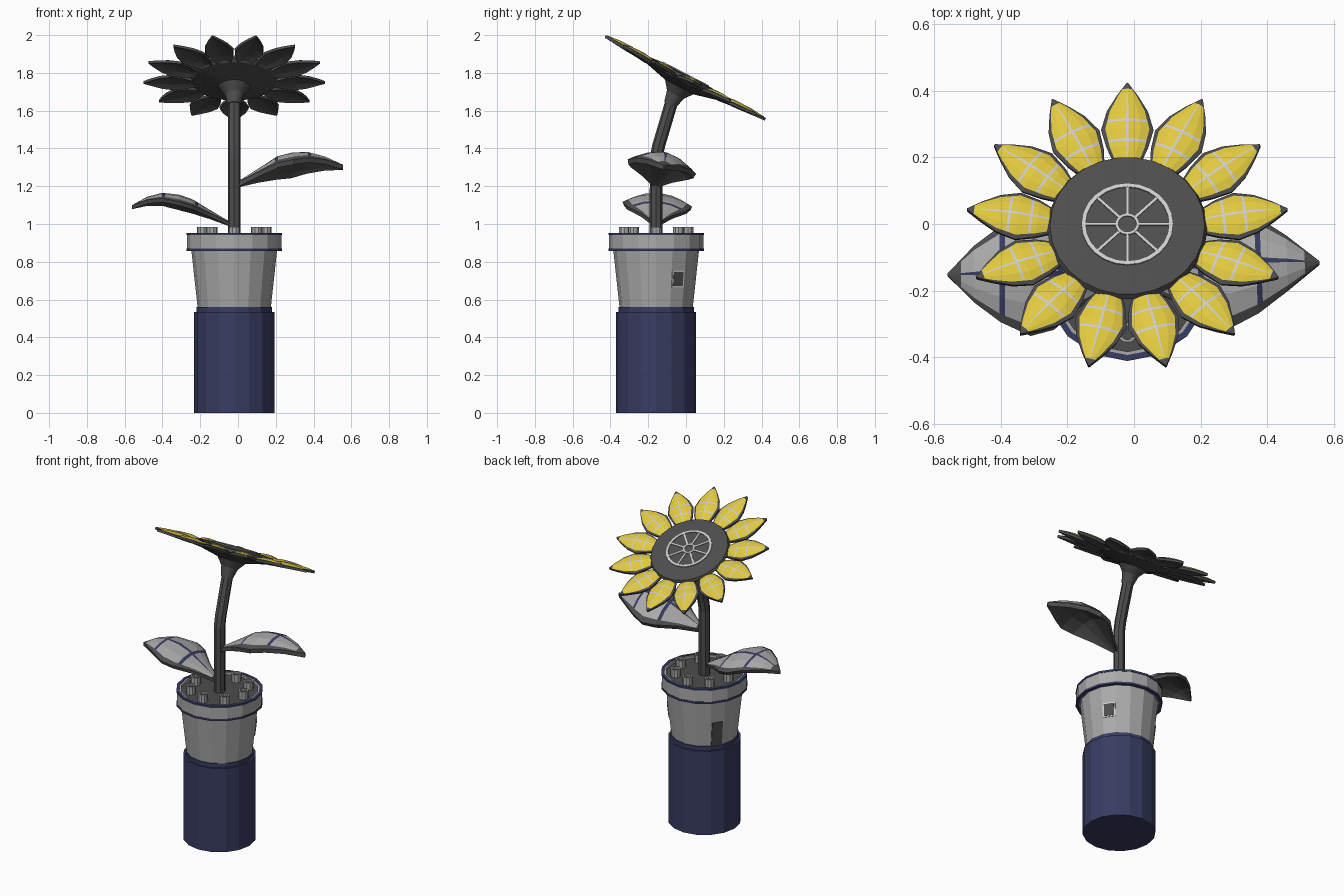
import bpy, bmesh, math
from mathutils import Matrix, Vector

if "Cube" in bpy.data.objects:
    bpy.data.objects.remove(bpy.data.objects["Cube"])

CX, CY = -0.02, -0.158


def mat(name, r, g, b):
    m = bpy.data.materials.new(name)
    m.diffuse_color = (r, g, b, 1)
    m.use_nodes = True
    m.node_tree.nodes["Principled BSDF"].inputs["Base Color"].default_value = m.diffuse_color
    return m


NAVY = mat("navy", 0.04, 0.045, 0.12)
YELLOW = mat("yellow", 0.75, 0.58, 0.05)
DARK = mat("dark_grey", 0.075, 0.075, 0.075)
GREY = mat("mid_grey", 0.4, 0.4, 0.4)
LIGHT = mat("light_grey", 0.58, 0.58, 0.56)


def finish(name, bm, mats, matrix=Matrix()):
    bmesh.ops.recalc_face_normals(bm, faces=bm.faces)
    me = bpy.data.meshes.new(name)
    bm.to_mesh(me)
    bm.free()
    for m in mats:
        me.materials.append(m)
    ob = bpy.data.objects.new(name, me)
    ob.matrix_world = matrix
    bpy.context.collection.objects.link(ob)
    return ob


def lathe(name, profile, sides, material, matrix=Matrix(), closed=False):
    """Turn (radius, z) points about local z; open profiles are capped."""
    bm = bmesh.new()
    rings = [[bm.verts.new((r * math.cos(2 * math.pi * i / sides),
                            r * math.sin(2 * math.pi * i / sides), z))
              for i in range(sides)] for r, z in profile]
    pairs = list(zip(rings, rings[1:])) + ([(rings[-1], rings[0])] if closed else [])
    for a, b in pairs:
        for i in range(sides):
            j = (i + 1) % sides
            bm.faces.new((a[i], a[j], b[j], b[i]))
    if not closed:
        bm.faces.new(rings[0])
        bm.faces.new(rings[-1])
    return finish(name, bm, [material], matrix)


def box(name, size, material, matrix):
    bm = bmesh.new()
    bmesh.ops.create_cube(bm, size=1, matrix=Matrix.Diagonal((*size, 1)))
    return finish(name, bm, [material], matrix)


def blade(name, stations, lines, line_w, dome, thick, mats, matrix, rib=0.06, edge=0.84):
    """Domed pointed blade along local x. stations: (x, half width, height).
    mats: frame, panel, line."""
    x0, x1 = stations[0][0], stations[-1][0]
    frame = 0.04 * (x1 - x0)
    cuts = {s[0] for s in stations} | {x0 + frame, x1 - 2 * frame}
    for l in lines:
        cuts |= {l - line_w / 2, l + line_w / 2}
    xs = sorted(cuts)
    widest = max(s[1] for s in stations)
    us = [-1, -edge, -0.5, -rib, rib, 0.5, edge, 1]

    def at(x):
        for a, b in zip(stations, stations[1:]):
            if x <= b[0] + 1e-9:
                f = (x - a[0]) / (b[0] - a[0])
                return a[1] + f * (b[1] - a[1]), a[2] + f * (b[2] - a[2])

    bm = bmesh.new()
    top, bot = [], []
    for x in xs:
        w, h = at(x)
        pts = [(x, u * w, h - dome * u * u * w / widest) for u in us]
        top.append([bm.verts.new(p) for p in pts])
        bot.append([bm.verts.new((p[0], p[1] * 0.95, p[2] - thick)) for p in pts])
    n = len(us) - 1
    for i in range(len(xs) - 1):
        mid = (xs[i] + xs[i + 1]) / 2
        for j in range(n):
            if j in (0, n - 1) or mid < x0 + frame or mid > x1 - 2 * frame:
                k = 0
            elif j == n // 2 or any(abs(mid - l) < line_w / 2 for l in lines):
                k = 2
            else:
                k = 1
            t, b = top[i], top[i + 1]
            bm.faces.new((t[j], b[j], b[j + 1], t[j + 1])).material_index = k
            t, b = bot[i], bot[i + 1]
            bm.faces.new((t[j], t[j + 1], b[j + 1], b[j]))
        for j in (0, n):
            bm.faces.new((top[i][j], top[i + 1][j], bot[i + 1][j], bot[i][j]))
    for e in (0, -1):
        for j in range(n):
            bm.faces.new((top[e][j], top[e][j + 1], bot[e][j + 1], bot[e][j]))
    return finish(name, bm, mats, matrix)


# Base and pot
axis = Matrix.Translation((CX, CY, 0))
lathe("base_cylinder", [(0.212, 0), (0.212, 0.535)], 16, NAVY, axis)
lathe("lower_band", [(0.2, 0.53), (0.2, 0.56)], 16, NAVY, axis)
lathe("pot_body", [(0.193, 0.55), (0.228, 0.87)], 16, GREY, axis)
lathe("pot_rim", [(0.25, 0.86), (0.25, 0.95), (0.225, 0.95), (0.225, 0.86)], 16, GREY, axis, True)
for name, z in (("rim_trim_lower", 0.857), ("rim_trim_upper", 0.941)):
    lathe(name, [(0.253, z), (0.253, z + 0.012), (0.235, z + 0.012), (0.235, z)], 16, NAVY, axis, True)
lathe("soil", [(0.23, 0.88), (0.23, 0.935)], 16, DARK, axis)

# Ring of hollow pegs on the soil
for i in range(8):
    a = i * math.pi / 4
    m = axis @ Matrix.Translation((0.168 * math.cos(a), 0.168 * math.sin(a), 0.93))
    lathe(f"peg_{i}", [(0.03, 0), (0.03, 0.055), (0.021, 0.055), (0.021, 0)], 10, GREY, m, True)
    lathe(f"peg_core_{i}", [(0.022, 0), (0.022, 0.04)], 10, DARK, m)


# Window and door lie on flat facets of the pot
def on_pot(angle, z):
    r = (0.193 + 0.035 * (z - 0.55) / 0.32) * math.cos(math.pi / 16)
    return (axis @ Matrix.Rotation(math.radians(angle), 4, 'Z') @ Matrix.Translation((r, 0, z))
            @ Matrix.Rotation(math.atan(0.035 / 0.32), 4, 'Y'))


box("window_frame", (0.008, 0.076, 0.09), LIGHT, on_pot(33.75, 0.71))
box("window_pane", (0.012, 0.06, 0.075), DARK, on_pot(33.75, 0.71))
box("door", (0.01, 0.066, 0.15), DARK, on_pot(146.25, 0.64))

# Flower frame, tilted towards the back
flower = Matrix.Translation((CX, -0.006, 1.783)) @ Matrix.Rotation(math.radians(-27.4), 4, 'X')

# Bent stem
neck = flower @ Vector((0, 0, -0.15))
cu = bpy.data.curves.new("stem", 'CURVE')
cu.dimensions = '3D'
cu.bevel_depth = 0.034
cu.bevel_resolution = 2
cu.use_fill_caps = True
sp = cu.splines.new('POLY')
path = [(CX, CY, 0.92), (CX, CY, 1.345), (CX, CY + 0.012, 1.41), tuple(neck)]
sp.points.add(len(path) - 1)
for p, c in zip(sp.points, path):
    p.co = (*c, 1)
sp.use_smooth = False
cu.materials.append(DARK)
bpy.context.collection.objects.link(bpy.data.objects.new("stem", cu))

# Flower head with spoked wheel inlay
lathe("flower_head", [(0.035, -0.17), (0.05, -0.11), (0.085, -0.065), (0.22, -0.032),
                      (0.24, -0.015), (0.232, 0.002), (0.15, 0.01)], 26, DARK, flower)
for name, r, w in (("wheel_rim", 0.138, 0.013), ("wheel_hub", 0.036, 0.009)):
    lathe(name, [(r, 0.005), (r, 0.015), (r - w, 0.015), (r - w, 0.005)], 24, LIGHT, flower, True)
for i in range(8):
    box(f"wheel_spoke_{i}", (0.098, 0.009, 0.008), LIGHT,
        flower @ Matrix.Rotation(i * math.pi / 4, 4, 'Z') @ Matrix.Translation((0.08, 0, 0.01)))

# Thirteen petals
petal = [(0.215, 0.036, -0.012), (0.27, 0.062, 0.002), (0.33, 0.079, 0.01),
         (0.39, 0.062, 0.01), (0.44, 0.033, 0.006), (0.484, 0.002, 0.0)]
for i in range(13):
    blade(f"petal_{i}", petal, (0.29, 0.355), 0.008, 0.022, 0.014, [DARK, YELLOW, LIGHT],
          flower @ Matrix.Rotation(math.pi / 2 + i * 2 * math.pi / 13, 4, 'Z'), rib=0.05)

# Two leaves
leaf_mats = [DARK, GREY, NAVY]
right = [(0.02, 0.012, 0), (0.13, 0.085, 0.07), (0.23, 0.165, 0.135), (0.31, 0.185, 0.155),
         (0.39, 0.15, 0.158), (0.48, 0.085, 0.135), (0.578, 0.003, 0.09)]
left = [(0.02, 0.012, 0), (0.13, 0.085, 0.065), (0.22, 0.165, 0.12), (0.29, 0.185, 0.145),
        (0.38, 0.145, 0.155), (0.46, 0.085, 0.135), (0.54, 0.003, 0.09)]
blade("right_leaf", right, (0.22, 0.395), 0.016, 0.075, 0.025, leaf_mats,
      Matrix.Translation((CX, CY, 1.225)) @ Matrix.Rotation(math.radians(2.5), 4, 'Z')
      @ Matrix.Rotation(math.radians(-12), 4, 'X'))
blade("left_leaf", left, (0.2, 0.375), 0.016, 0.05, 0.02, leaf_mats,
      Matrix.Translation((CX, CY, 1.01)) @ Matrix.Rotation(math.radians(180), 4, 'Z')
      @ Matrix.Rotation(math.radians(4), 4, 'X'))
